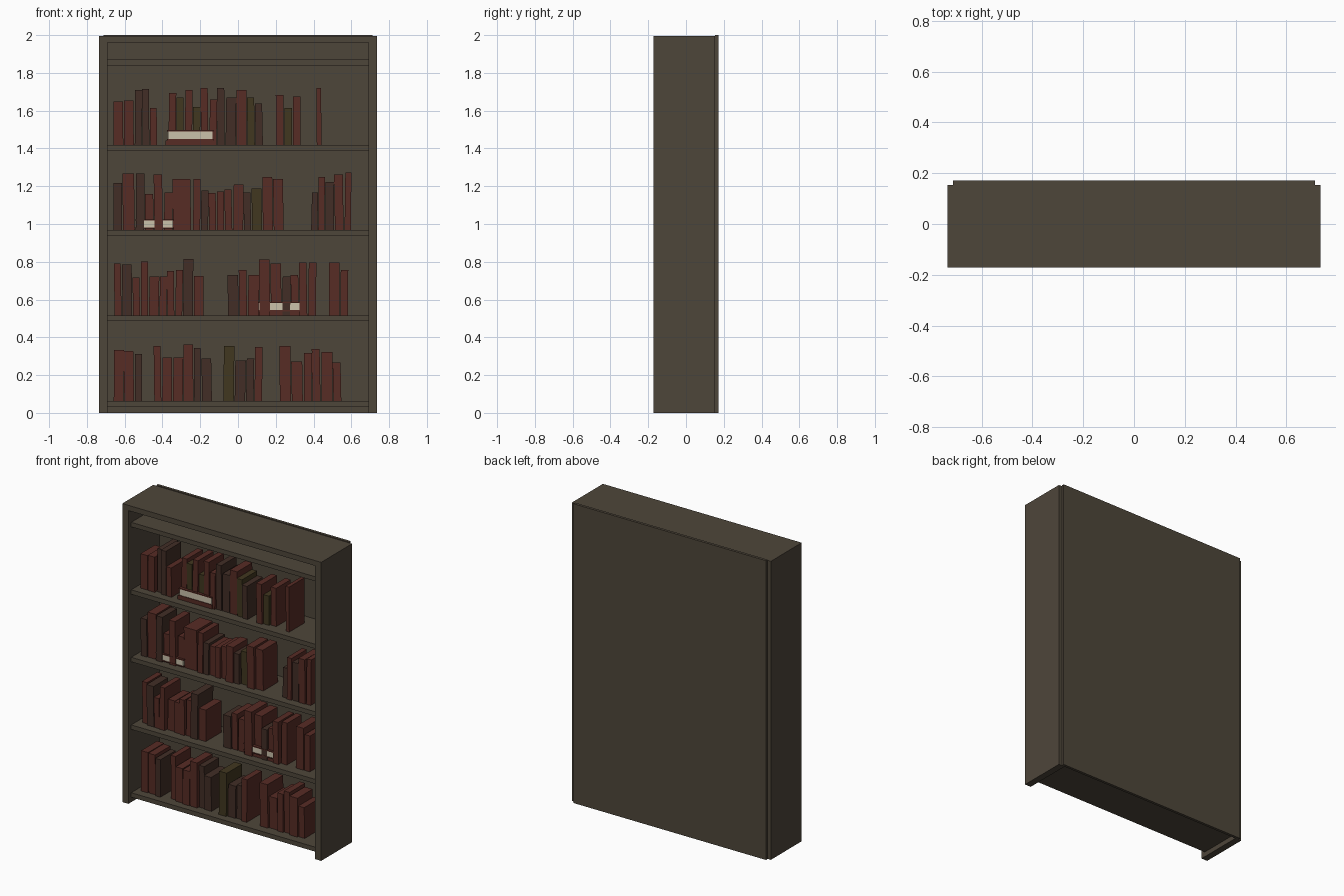
import bpy
import bmesh
import random

random.seed(4)
cube = bpy.data.objects.get("Cube")
if cube:
    bpy.data.objects.remove(cube, do_unlink=True)


def material(name, colour):
    mat = bpy.data.materials.new(name)
    mat.use_nodes = True
    mat.diffuse_color = (*colour, 1)
    mat.node_tree.nodes["Principled BSDF"].inputs["Base Color"].default_value = (*colour, 1)
    return mat


wood = material("dark wood", (.076, .061, .042))
paper = material("cream paper", (.60, .54, .41))
red = material("red cover", (.095, .025, .018))
covers = {
    "r": red,
    "b": material("brown cover", (.054, .027, .019)),
    "o": material("olive cover", (.053, .038, .014)),
}


def box(name, mat, x, y, z, lean=0):
    """Box from (low, high) ranges, with its top shifted sideways by lean."""
    bm = bmesh.new()
    bmesh.ops.create_cube(bm, size=1)
    for v in bm.verts:
        top = v.co.z > 0
        v.co = (x[v.co.x > 0] + lean * top, y[v.co.y > 0], z[top])
    mesh = bpy.data.meshes.new(name)
    bm.to_mesh(mesh)
    bm.free()
    mesh.materials.append(mat)
    obj = bpy.data.objects.new(name, mesh)
    bpy.context.collection.objects.link(obj)
    return obj


# Case: sides, top and back panel
box("right_side", wood, (-.735, -.69), (-.172, .154), (0, 1.995))
box("left_side", wood, (.69, .735), (-.172, .154), (0, 1.995))
box("top_board", wood, (-.69, .69), (-.172, .154), (1.96, 1.995))
box("back_panel", wood, (-.712, .712), (.154, .172), (0, 2))

# Shelves, set back a little from the case front
shelf_tops = [.063, .516, .968, 1.419, 1.87]
for top in shelf_tops:
    box("shelf", wood, (-.69, .69), (-.142, .154), (top - .03, top))


def book_run(shelf, start, end, kinds, heights):
    """Row of standing books; capital letters are thicker volumes."""
    weights = [1.35 if k.isupper() else 1 for k in kinds]
    unit = (end - start) / sum(weights)
    base = shelf_tops[shelf]
    x = start
    for kind, weight, height in zip(kinds, weights, heights):
        width = unit * weight
        front = random.uniform(-.095, -.07)
        depth = random.uniform(.15, .17)
        box("book", covers[kind.lower()], (x + .002, x + width - .003),
            (front, front + depth), (base, base + height / 100),
            random.uniform(-.005, .005))
        x += width


# Standing books, heights in hundredths
book_run(3, -.66, -.425, "RRbbr", [23, 23.5, 29, 29.5, 19.5])
book_run(3, -.37, .135, "rororrbBRob",
         [27.5, 25, 29, 20, 30, 24, 30, 25, 29, 25, 22])
book_run(3, .2, .335, "ror", [26.5, 19.5, 25.5])
book_run(3, .415, .445, "r", [30])

book_run(2, -.66, -.345, "bRbrrr", [25, 30, 30, 19, 29.5, 20])
book_run(2, -.345, -.245, "r", [27])
book_run(2, -.24, .245, "rbrrrRbORR",
         [27, 21, 19.5, 20.5, 21.5, 24, 20, 22, 28, 27])
book_run(2, .385, .6, "brBRr", [20, 28, 25.5, 29.5, 30.5])

book_run(1, -.655, -.18, "rBrrRrrrBR",
         [27.5, 27, 20, 28.5, 20.5, 20.5, 23.5, 24, 30, 21])
book_run(1, -.055, .415, "BrRRRbrrr",
         [21.5, 24, 21.5, 29.5, 27.5, 20.5, 21.5, 28, 28])
book_run(1, .48, .585, "Rr", [28, 24])

book_run(0, -.66, -.505, "RRb", [27, 26.5, 25])
book_run(0, -.445, -.135, "rRRRbR".replace("bR", "bB"), [29, 23, 23, 30, 28, 22.5])
book_run(0, -.08, .13, "OBbr", [29, 21.5, 22.5, 28.5])
book_run(0, .22, .55, "RRrrRr", [29, 21, 25.5, 27.5, 26, 20.5])


def flat_book(x, z):
    """Book lying flat: two covers around a recessed page block."""
    cover_y, page_y = (-.092, .05), (-.088, .046)
    box("lower_cover", red, x, cover_y, (z[0], z[0] + .006))
    box("upper_cover", red, x, cover_y, (z[1] - .006, z[1]))
    box("pages", paper, (x[0] + .004, x[1] - .004), page_y, (z[0] + .006, z[1] - .006))


# Flat books tucked among the standing ones
box("flat_book_base", red, (-.385, -.13), (-.088, .05), (1.419, 1.443))
flat_book((-.375, -.13), (1.443, 1.497))
flat_book((-.545, -.34), (.975, 1.024))
box("flat_book_base", red, (.105, .345), (-.085, .05), (.516, .538))
flat_book((.105, .345), (.538, .587))
